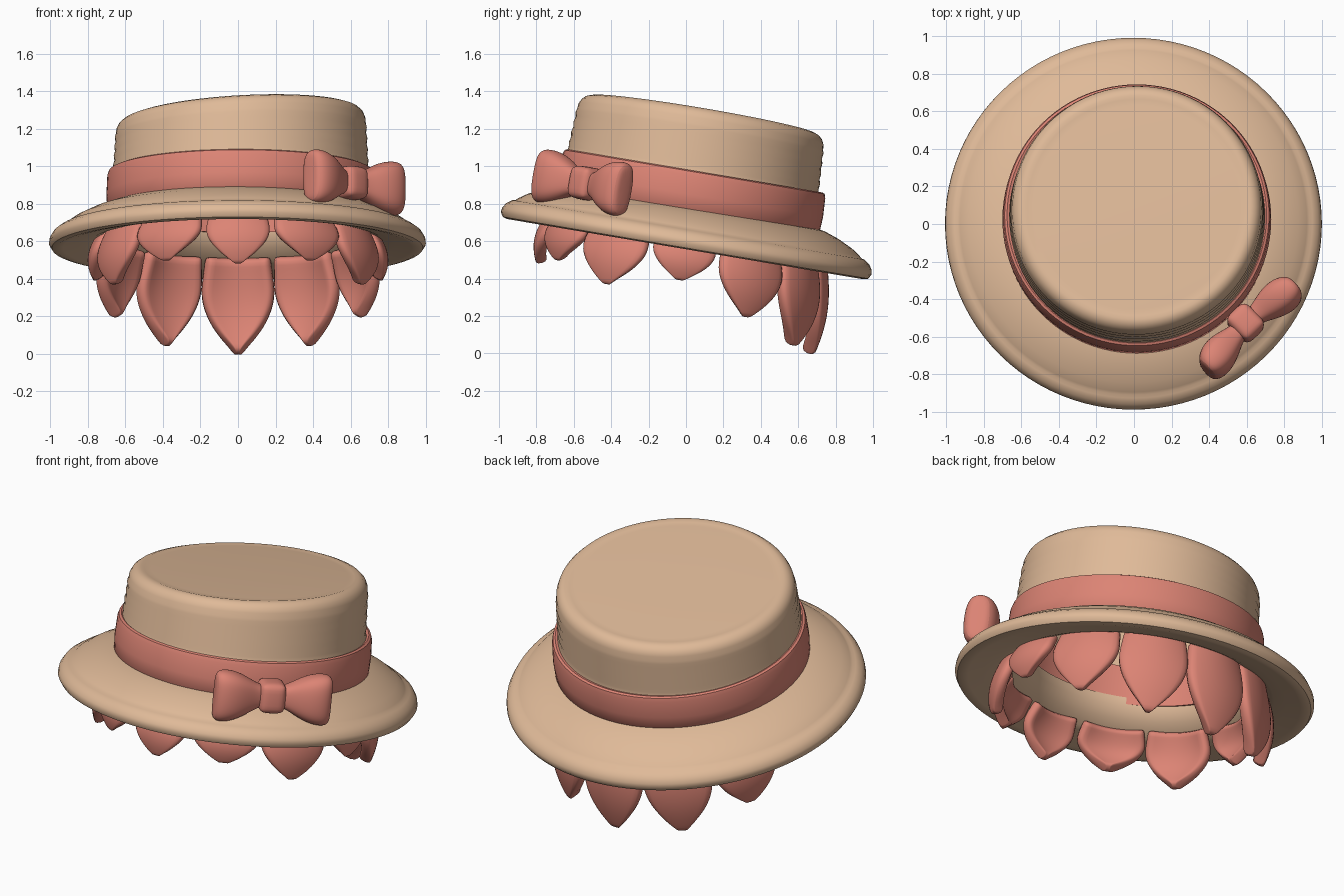
import bpy, bmesh, math
from math import sin, cos, pi, radians
from mathutils import Matrix

cube = bpy.data.objects.get("Cube")
if cube:
    bpy.data.objects.remove(cube)


def material(name, rgb):
    m = bpy.data.materials.new(name)
    m.use_nodes = True
    col = (*rgb, 1)
    m.diffuse_color = col
    m.node_tree.nodes["Principled BSDF"].inputs["Base Color"].default_value = col
    return m


STRAW = material("straw tan", (0.74, 0.49, 0.315))
CORAL = material("coral pink", (0.715, 0.23, 0.176))

# The whole hat is worn tipped back, front edge raised
TILT = Matrix.Translation((0, 0, 0.6)) @ Matrix.Rotation(radians(-9.6), 4, 'X')
parts = []


def finish(bm, name, mat, place=Matrix(), subsurf=0, thickness=0):
    bmesh.ops.remove_doubles(bm, verts=bm.verts, dist=1e-5)
    bmesh.ops.recalc_face_normals(bm, faces=bm.faces)
    me = bpy.data.meshes.new(name)
    bm.to_mesh(me)
    bm.free()
    ob = bpy.data.objects.new(name, me)
    bpy.context.collection.objects.link(ob)
    me.materials.append(mat)
    ob.matrix_world = TILT @ place
    if thickness:
        mod = ob.modifiers.new("thickness", 'SOLIDIFY')
        mod.thickness = thickness
        mod.offset = 0
    if subsurf:
        mod = ob.modifiers.new("smooth", 'SUBSURF')
        mod.levels = mod.render_levels = subsurf
    parts.append(ob)


def skin(bm, rings, wrap=True):
    """Join rows of points with quads; wrap closes each row into a loop."""
    rows = [[bm.verts.new(p) for p in ring] for ring in rings]
    n = len(rows[0])
    for a, b in zip(rows, rows[1:]):
        for i in range(n if wrap else n - 1):
            j = (i + 1) % n
            bm.faces.new((a[i], a[j], b[j], b[i]))
    return rows


def lathe(name, profile, mat, centre=(0, 0), shear=0, sides=96):
    bm = bmesh.new()
    rings = []
    for r, z in profile:
        ring = []
        for k in range(sides):
            a = 2 * pi * k / sides
            x, y = r * cos(a), r * sin(a)
            ring.append((x + centre[0], y + centre[1], z + shear * x * max(0, z - 0.3) / 0.38))
        rings.append(ring)
    skin(bm, rings)
    finish(bm, name, mat)


# Brim: rolled rim, shallow stitched groove, underside sloping up to the opening
lathe("brim", [
    (0.635, 0.19), (0.72, 0.175), (0.80, 0.147), (0.88, 0.108), (0.925, 0.077),
    (0.938, 0.065), (0.955, 0.061), (0.985, 0.04), (1.002, 0.012), (1.005, -0.012),
    (0.99, -0.036), (0.965, -0.043), (0.93, -0.037), (0.85, -0.018), (0.78, -0.005),
    (0.735, 0.012), (0.68, 0.075), (0.635, 0.135), (0.635, 0.19)], STRAW, (-0.003, 0.003))

# Crown: faint straw rows, ridged top edge, hollow inside
profile = [(0.635, 0.36), (0.686, 0.36)]
for i in range(4):
    z = 0.39 + i * 0.055
    profile += [(0.677 - i * 0.003, z), (0.681 - i * 0.003, z + 0.03)]
profile += [(0.667, 0.6), (0.664, 0.63), (0.652, 0.656), (0.632, 0.674), (0.605, 0.683),
            (0.585, 0.679), (0.55, 0.68), (0.3, 0.685), (0, 0.685), (0, 0.645),
            (0.58, 0.635), (0.62, 0.61), (0.635, 0.36)]
lathe("crown", profile, STRAW, (0.015, -0.025), shear=0.055)

# Ribbon band, showing on the inside as well
lathe("ribbon_band", [
    (0.63, 0.15), (0.70, 0.16), (0.713, 0.175), (0.717, 0.25), (0.712, 0.35),
    (0.705, 0.372), (0.692, 0.378), (0.675, 0.37), (0.63, 0.375), (0.63, 0.15)],
    CORAL, (0.015, -0.016))


# Petals hanging beneath the brim, short in front and long behind
def petal(name, angle, tip, width, thickness):
    bm = bmesh.new()
    top, rows, cols = 0.03, 12, 8
    rings = []
    for i in range(rows + 1):
        v = i / rows
        half = width * (0.92 + 0.08 * sin(pi * min(0.5, v)))
        if v > 0.3:
            half *= max(0.05, 1 - ((v - 0.3) / 0.7) ** 2)
        bulge = 0.72 + 0.05 * sin(pi * v * 0.9) + 0.005 * v
        ring = []
        for k in range(cols + 1):
            u = 2 * k / cols - 1
            a = angle + u * half / 0.75
            r = bulge - 0.03 * u * u * (1 - v)
            ring.append((r * sin(a), -r * cos(a), top + (tip - top) * v))
        rings.append(ring)
    skin(bm, rings, wrap=False)
    finish(bm, name, CORAL, subsurf=1, thickness=thickness)


sizes = [(-0.245, 0.175, 0.06), (-0.21, 0.2, 0.06), (-0.295, 0.2, 0.06), (-0.205, 0.175, 0.06),
         (-0.345, 0.2, 0.07), (-0.455, 0.2, 0.075), (-0.485, 0.2, 0.075)]
for i, size in enumerate(sizes):
    if i in (0, 6):
        petal("front_petal" if i == 0 else "back_petal", i * pi / 6, *size)
    else:
        for side, label in ((1, "left"), (-1, "right")):
            petal(f"{label}_petal_{i}", side * i * pi / 6, *size)

# Bow on the front left: x along the ribbon, -y outward, z up
BOW = Matrix.Translation((0.595, -0.572, 0.215)) @ Matrix.Rotation(radians(44), 4, 'Z')


def bow_loop(name, side):
    bm = bmesh.new()
    sections = [(0.02, 0.055, 0.045), (0.08, 0.068, 0.055), (0.14, 0.105, 0.08), (0.21, 0.14, 0.1),
                (0.28, 0.152, 0.095), (0.325, 0.14, 0.065), (0.33, 0.09, 0.03)]
    rings = []
    for s, h, t in sections:
        ring = []
        for k in range(16):
            a = 2 * pi * k / 16
            c, d = cos(a), sin(a)
            y = t * math.copysign(abs(c) ** 0.8, c)
            z = h * math.copysign(abs(d) ** 0.65, d)
            ring.append((side * (s + 0.15 * z * z), y - 0.12 * s, z))
        rings.append(ring)
    rows = skin(bm, rings)
    bm.faces.new(rows[0])
    bm.faces.new(rows[-1])
    finish(bm, name, CORAL, BOW, subsurf=2)


bow_loop("bow_loop_left", 1)
bow_loop("bow_loop_right", -1)

bm = bmesh.new()
bmesh.ops.create_cube(bm, size=1, matrix=Matrix.Diagonal((0.155, 0.18, 0.18, 1)))
bmesh.ops.bevel(bm, geom=bm.edges[:], offset=0.045, segments=3, affect='EDGES', profile=0.5)
finish(bm, "bow_knot", CORAL, BOW, subsurf=1)

# Smooth shading that keeps hard edges
bpy.ops.object.select_all(action='DESELECT')
for ob in parts:
    ob.select_set(True)
bpy.context.view_layer.objects.active = parts[0]
bpy.ops.object.shade_smooth_by_angle(angle=radians(40))
